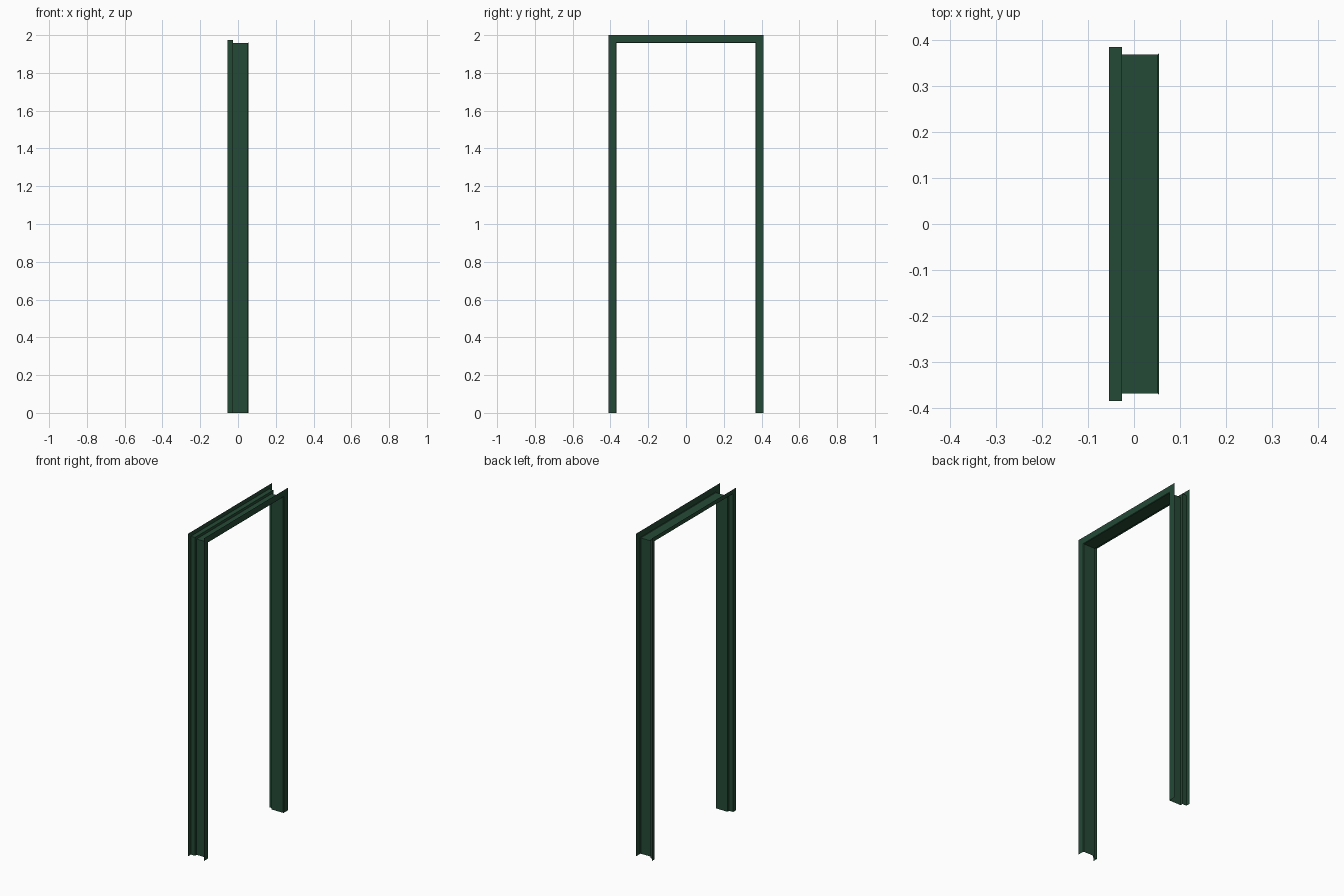
import bpy

if "Cube" in bpy.data.objects:
    bpy.data.objects.remove(bpy.data.objects["Cube"])

HALF_W, HEIGHT = 0.368, 1.958   # clear opening
# Folded sheet section: (x, distance outward from the opening)
PROFILE = [(-0.0545, 0.042), (-0.0545, 0.016), (-0.0265, 0.016), (-0.0265, 0.0),
           (0.0515, 0.0), (0.0545, 0.003), (0.0545, 0.042)]

paint = bpy.data.materials.new("green_paint")
paint.diffuse_color = (0.018, 0.068, 0.037, 1)
paint.use_nodes = True
paint.node_tree.nodes["Principled BSDF"].inputs["Base Color"].default_value = paint.diffuse_color


def station(side, top):
    """Section at the foot or at the mitred corner of one side."""
    return [(x, side * (HALF_W + d), HEIGHT + d if top else 0.0) for x, d in PROFILE]


def folded_part(name, start, end):
    n = len(start)
    faces = [(i, n + i, n + i + 1, i + 1) for i in range(n - 1)]
    mesh = bpy.data.meshes.new(name)
    mesh.from_pydata(start + end, [], faces)
    mesh.materials.append(paint)
    obj = bpy.data.objects.new(name, mesh)
    bpy.context.collection.objects.link(obj)


# Two jambs and the head, meeting at mitred corners
folded_part("near_jamb", station(-1, False), station(-1, True))
folded_part("frame_head", station(-1, True), station(1, True))
folded_part("far_jamb", station(1, True), station(1, False))
